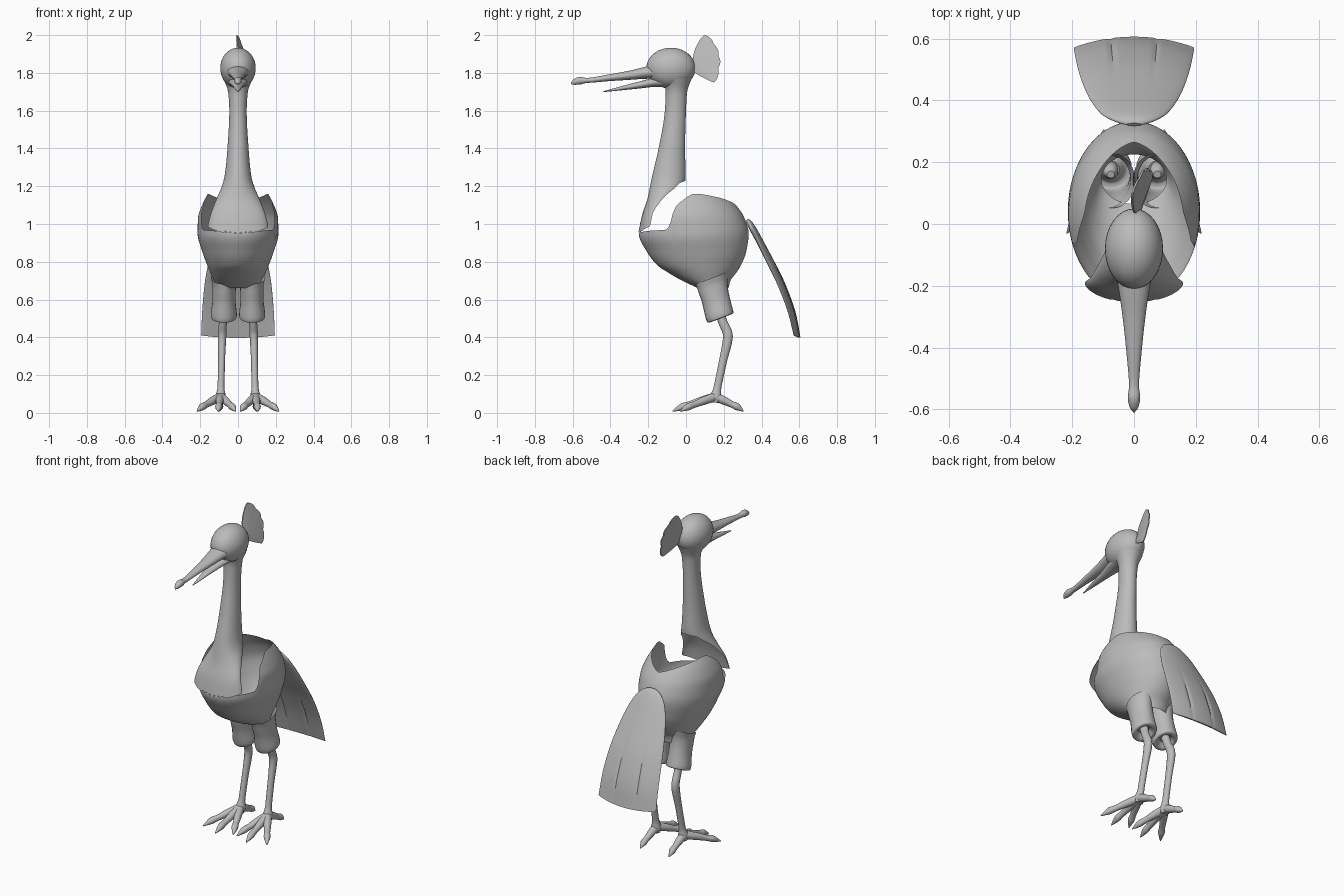
import bpy, bmesh, math
from mathutils import Vector

cube = bpy.data.objects.get("Cube")
if cube:
    bpy.data.objects.remove(cube, do_unlink=True)

grey = bpy.data.materials.new("plain grey")
grey.use_nodes = True
grey.diffuse_color = (0.5, 0.5, 0.5, 1)
grey.node_tree.nodes["Principled BSDF"].inputs["Base Color"].default_value = grey.diffuse_color


def curve(table, x):
    """Monotone smooth interpolation of rows (x, value, value...)."""
    x = min(max(x, table[0][0]), table[-1][0])
    i = 0
    while i < len(table) - 2 and x > table[i + 1][0]:
        i += 1
    h = table[i + 1][0] - table[i][0]
    t = (x - table[i][0]) / h

    def slope(k, c):
        return (table[k + 1][c] - table[k][c]) / (table[k + 1][0] - table[k][0])

    def tangent(k, c):
        if k == 0 or k == len(table) - 1:
            return slope(min(k, len(table) - 2), c)
        a, b = slope(k - 1, c), slope(k, c)
        return 2 * a * b / (a + b) if a * b > 0 else 0

    out = []
    for c in range(1, len(table[0])):
        p, q = table[i][c], table[i + 1][c]
        out.append(p + (q - p) * t * t * (3 - 2 * t)
                   + h * t * (1 - t) * (tangent(i, c) * (1 - t) - tangent(i + 1, c) * t))
    return out


def finish(name, bm, angle=40):
    bmesh.ops.recalc_face_normals(bm, faces=bm.faces)
    mesh = bpy.data.meshes.new(name)
    bm.to_mesh(mesh)
    bm.free()
    mesh.materials.append(grey)
    ob = bpy.data.objects.new(name, mesh)
    bpy.context.collection.objects.link(ob)
    bpy.ops.object.select_all(action='DESELECT')
    ob.select_set(True)
    bpy.context.view_layer.objects.active = ob
    bpy.ops.object.shade_smooth_by_angle(angle=math.radians(angle))
    return ob


def loft(name, rings, start=True, end=True):
    bm = bmesh.new()
    rows = [[bm.verts.new(p) for p in ring] for ring in rings]
    n = len(rows[0])
    for a, b in zip(rows, rows[1:]):
        for i in range(n):
            bm.faces.new((a[i], a[(i + 1) % n], b[(i + 1) % n], b[i]))
    if start:
        bm.faces.new(rows[0])
    if end:
        bm.faces.new(rows[-1])
    return finish(name, bm)


def tube(name, stations, axis=None, start=True, steps=4, sides=24):
    """Stations are (x, y, z, side radius, other radius)."""
    table = [(i, *s) for i, s in enumerate(stations)]
    count = (len(table) - 1) * steps
    pts = [curve(table, i / steps) for i in range(count + 1)]
    rings = []
    for i, p in enumerate(pts):
        c = Vector(p[:3])
        d = axis or Vector(pts[min(i + 1, count)][:3]) - Vector(pts[max(i - 1, 0)][:3])
        d = d.normalized()
        side = (Vector((1, 0, 0)) - d * d.x).normalized()
        up = d.cross(side)
        rings.append([c + side * p[3] * math.cos(a) + up * p[4] * math.sin(a)
                      for a in (math.tau * k / sides for k in range(sides))])
    return loft(name, rings, start=start)


def shell(name, profile, edge, fixed, rows=28, cols=120):
    """Upright open skin: rows (z, front y, back y, half width), cut along edge(angle)."""
    rings = []
    for r in range(rows + 1):
        ring = []
        for k in range(cols):
            a = math.tau * k / cols
            deg = math.degrees(min(a, math.tau - a))
            z = fixed + (edge(deg) - fixed) * r / rows
            f, b, w = curve(profile, z)
            ring.append((w * math.sin(a), (f + b) / 2 - (b - f) / 2 * math.cos(a), z))
        rings.append(ring)
    return loft(name, rings, False, False)


# Body: open bowl with raised sides
body_rows = [(.66, .065, .225, .105), (.70, -.02, .235, .125), (.74, -.09, .265, .145),
             (.78, -.15, .29, .162), (.85, -.205, .318, .188), (.95, -.25, .332, .214),
             (1.03, -.25, .31, .212), (1.10, -.22, .265, .19), (1.16, -.17, .20, .16)]
rim = [(0, .95), (40, .965), (60, .97), (65, 1.0), (73, 1.1), (101, 1.16), (132, 1.145), (180, 1.1)]
shell("body", body_rows, lambda d: curve(rim, d)[0], .66)

# Neck flowing into a bib that is open at the back
neck_rows = [(.93, -.256, -.124, .166), (.99, -.245, -.125, .16), (1.05, -.232, -.128, .145),
             (1.13, -.205, -.075, .115), (1.2, -.19, -.01, .085), (1.25, -.18, -.002, .071),
             (1.4, -.145, -.005, .056), (1.6, -.112, 0, .046), (1.7, -.107, .006, .052),
             (1.77, -.13, .03, .078)]
hem = [(0, .945), (30, .955), (60, .975), (85, .99), (92, 1.05), (100, 1.12), (115, 1.18),
       (140, 1.22), (180, 1.23)]


def bib_edge(d):
    ragged = .016 * ((d / 9) % 1) if d < 27 else 0
    return curve(hem, d)[0] + ragged


shell("neck_and_bib", neck_rows, bib_edge, 1.77)

# Head
bm = bmesh.new()
bmesh.ops.create_uvsphere(bm, u_segments=32, v_segments=20, radius=1)
for v in bm.verts:
    v.co = Vector((v.co.x * .094, v.co.y * .13 - .08, v.co.z * .108 + 1.825))
finish("head", bm)

# Beak
tube("upper_beak", [(0, -.10, 1.81, .075, .045), (0, -.2, 1.802, .052, .033),
                    (0, -.3, 1.787, .037, .024), (0, -.4, 1.775, .026, .018),
                    (0, -.52, 1.76, .016, .013), (0, -.56, 1.759, .02, .02),
                    (0, -.59, 1.751, .015, .015), (0, -.608, 1.742, .003, .004)])
tube("lower_beak", [(0, -.07, 1.755, .062, .037), (0, -.15, 1.752, .05, .026),
                    (0, -.25, 1.735, .03, .018), (0, -.35, 1.717, .016, .01),
                    (0, -.44, 1.70, .002, .002)])

# Crest: thin tilted fan with notched edge
outline = [(0, .03, 1.81), (1, .04, 1.90), (2, .10, 2.0), (3, .145, 1.965), (4, .172, 1.915),
           (5, .182, 1.865), (6, .176, 1.81), (7, .15, 1.75), (8, .09, 1.775), (9, .03, 1.81)]
bm = bmesh.new()


def crest_point(y, z, off=0):
    return Vector((.25 * y - .2 * (z - 1.85) + off, y, z))


edge = []
for i in range(72):
    y, z = curve(outline, i / 8)
    if 2 < i / 8 < 7:
        dip = .008 * (1 - abs(math.sin(math.pi * (i / 8 - 2) / 1.25)))
        y -= dip
    edge.append((y, z))
for sign in (-1, 1):
    mid = bm.verts.new(crest_point(.07, 1.85, sign * .012))
    ring = [bm.verts.new(crest_point(y, z, sign * .003)) for y, z in edge]
    for a, b in zip(ring, ring[1:] + ring[:1]):
        bm.faces.new((mid, a, b))
bm.verts.ensure_lookup_table()
half = len(edge) + 1
for i in range(len(edge)):
    j = (i + 1) % len(edge)
    bm.faces.new([bm.verts[k] for k in (i + 1, j + 1, half + j + 1, half + i + 1)])
finish("crest", bm)

# Tail: curved plate with two grooves. Rows (step, y, z, half width, half thickness)
tail_rows = [(0, .322, 1.022, .025, .006), (.4, .333, 1.01, .055, .014), (1, .365, .955, .105, .018),
             (2, .435, .825, .15, .018), (3, .515, .67, .178, .015), (4, .572, .52, .19, .011),
             (5, .602, .398, .195, .004)]
rings = []
for r in range(41):
    t = r / 8
    y, z, w, th = curve(tail_rows, t)
    y0, z0 = curve(tail_rows, t - .1)[:2]
    y1, z1 = curve(tail_rows, t + .1)[:2]
    n = Vector((0, z0 - z1, y1 - y0)).normalized()
    ring = []
    for k in range(96):
        a = math.tau * k / 96
        u = math.cos(a)
        groove = max(0, 1 - abs(abs(u) - .37) / .05) * min(1, max(0, (t - 2.2) / 1.5))
        off = th * math.sin(a) * (1 - .75 * groove) - .033 * (w / .195) ** 2 * u * u
        ring.append(Vector((w * u, y, z + .02 * u * u * t / 5)) + n * off)
    rings.append(ring)
loft("tail", rings)

# Legs and feet, both sides
for side, s in (("left", 1), ("right", -1)):
    tube(side + "_thigh", [(s * .07, .14, .715, .074, .095), (s * .073, .143, .67, .062, .083),
                           (s * .074, .158, .60, .061, .075), (s * .075, .176, .525, .069, .076),
                           (s * .075, .183, .503, .066, .072), (s * .075, .183, .50, .052, .055),
                           (s * .077, .177, .525, .03, .03)],
         axis=Vector((0, .055, -.145)), start=False)
    tube(side + "_shin", [(s * .075, .16, .59, .012, .012), (s * .076, .172, .55, .025, .025),
                          (s * .08, .195, .48, .021, .024), (s * .084, .222, .405, .022, .026),
                          (s * .087, .195, .27, .018, .021), (s * .09, .168, .14, .018, .02),
                          (s * .092, .158, .085, .028, .03), (s * .093, .155, .055, .022, .022)])
    toes = {"outer": (.217, -.03), "middle": (.105, -.072), "inner": (.012, -.03), "back": (.098, .305)}
    for toe, (x, y) in toes.items():
        path = []
        for f, z, r in ((0, .085, .024), (.3, .066, .022), (.6, .044, .017), (.75, .034, .019),
                        (.88, .021, .012), (1, .008, .002)):
            path.append((s * (.093 + (x - .093) * f), .155 + (y - .155) * f, z, r, r))
        tube(side + "_" + toe + "_toe", path, sides=16)
